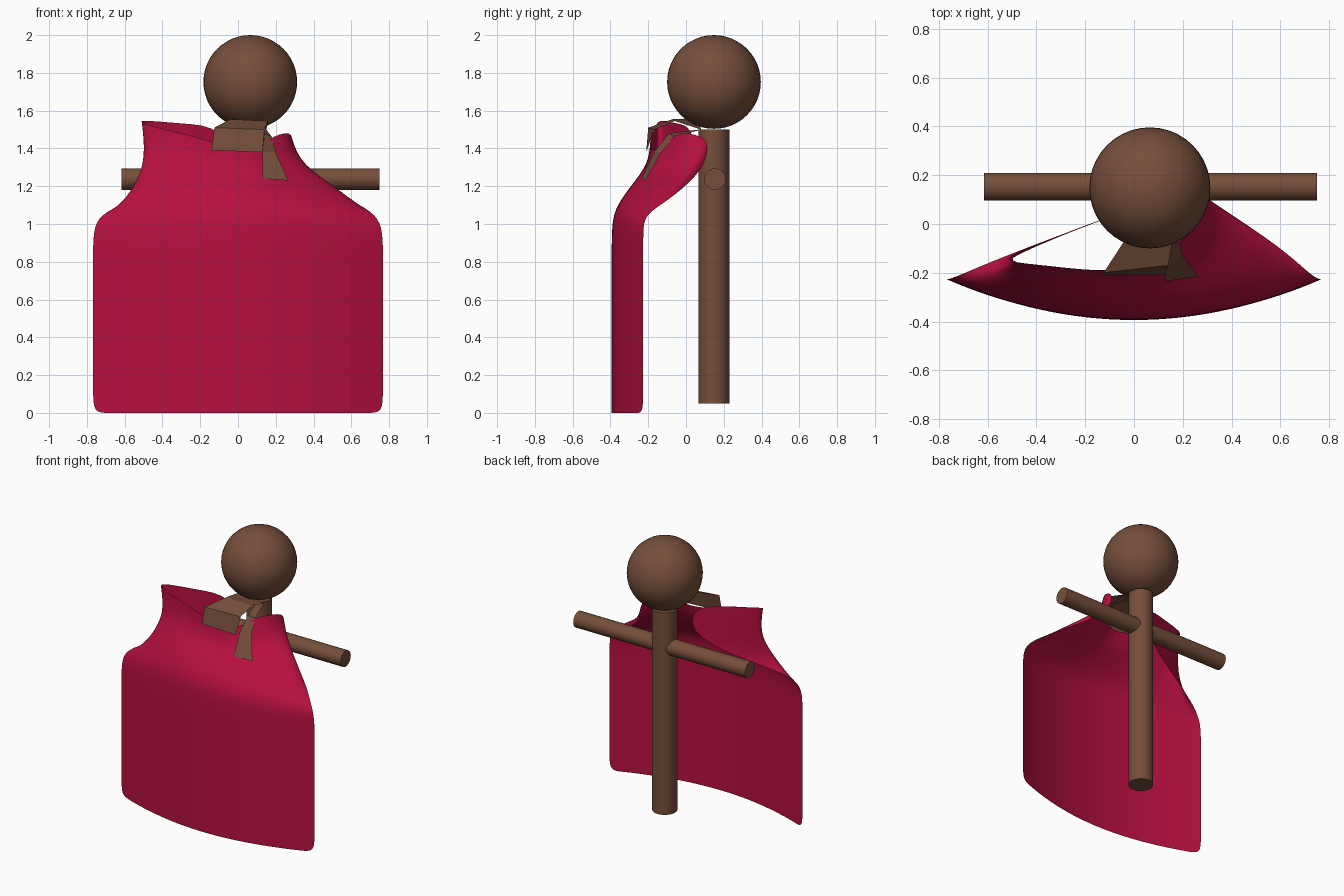
import bpy, bmesh, math

if "Cube" in bpy.data.objects:
    bpy.data.objects.remove(bpy.data.objects["Cube"])


def material(name, rgb):
    m = bpy.data.materials.new(name)
    m.diffuse_color = (*rgb, 1)
    m.use_nodes = True
    m.node_tree.nodes["Principled BSDF"].inputs["Base Color"].default_value = m.diffuse_color
    return m


RED = material("crimson_cloth", (0.47, 0.005, 0.05))
BROWN = material("brown_wood", (0.18, 0.077, 0.043))


def finish(name, mat):
    ob = bpy.context.object
    ob.name = name
    ob.data.materials.append(mat)
    bpy.ops.object.shade_smooth_by_angle(angle=math.radians(40))
    return ob


def rod(name, radius, length, loc, rot=(0, 0, 0)):
    bpy.ops.mesh.primitive_cylinder_add(vertices=32, radius=radius, depth=length,
                                        location=loc, rotation=rot)
    return finish(name, BROWN)


def sheet(name, rows, mat, levels=0):
    """Cloth surface lofted through rows of points."""
    bm = bmesh.new()
    grid = [[bm.verts.new(p) for p in row] for row in rows]
    for a, b in zip(grid, grid[1:]):
        for i in range(len(a) - 1):
            bm.faces.new((a[i], a[i + 1], b[i + 1], b[i]))
    me = bpy.data.meshes.new(name)
    bm.to_mesh(me)
    bm.free()
    ob = bpy.data.objects.new(name, me)
    bpy.context.collection.objects.link(ob)
    me.materials.append(mat)
    if levels:
        for p in me.polygons:
            p.use_smooth = True
        sub = ob.modifiers.new("smooth", "SUBSURF")
        sub.levels = sub.render_levels = levels
    return ob


# Stand: head, post and cross arm
bpy.ops.mesh.primitive_uv_sphere_add(segments=40, ring_count=24, radius=0.248,
                                     location=(0.065, 0.148, 1.752))
finish("head", BROWN)
rod("post", 0.082, 1.45, (0.065, 0.148, 0.775))
rod("cross_arm", 0.057, 1.365, (0.067, 0.153, 1.238), (0, math.pi / 2, 0))

# Cape: hanging curved lower part
ts = [-1, -0.9, -0.75, -0.5, -0.25, 0, 0.25, 0.5, 0.75, 0.9, 1]
rows = [[(0.767 * t, -0.397 + 0.17 * t * t, z) for t in ts]
        for z in (0, 0.12, 0.35, 0.6, 0.82, 0.96)]
rows.append([(0.735 * t, -0.385 + 0.165 * t * t, 1.08 - 0.03 * t * t) for t in ts])
# Cape: shoulders, neckline and the folded back flap
rows.append([(-.58, -.15, 1.12), (-.61, -.18, 1.16), (-.57, -.2, 1.21), (-.38, -.28, 1.2),
             (-.19, -.3, 1.2), (0, -.3, 1.19), (.19, -.28, 1.18), (.35, -.22, 1.19),
             (.48, -.12, 1.21), (.56, -.08, 1.18), (.61, -.1, 1.12)])
rows.append([(-.05, .05, 1.27), (-.3, -.05, 1.3), (-.56, -.14, 1.36), (-.38, -.18, 1.36),
             (-.2, -.2, 1.31), (-.03, -.2, 1.3), (.12, -.2, 1.27), (.22, -.13, 1.27),
             (.30, -.02, 1.32), (.34, .07, 1.32), (.35, .07, 1.26)])
rows.append([(-.07, .04, 1.52), (-.3, -.05, 1.53), (-.59, -.15, 1.56), (-.4, -.165, 1.5),
             (-.2, -.19, 1.46), (-.06, -.19, 1.4), (.08, -.18, 1.38), (.17, -.07, 1.46),
             (.27, -.02, 1.49), (.29, .11, 1.46), (.28, .12, 1.38)])
sheet("cape", rows, RED, 2)

# Knotted collar: wide front band and narrow hanging strip
sheet("collar_band", [[(-.14, -.21, 1.39), (.13, -.21, 1.38)],
                      [(-.125, -.2, 1.51), (.14, -.17, 1.5)],
                      [(-.04, -.07, 1.555), (.16, -.06, 1.545)],
                      [(.0, .06, 1.56), (.15, .08, 1.5)]], BROWN)
sheet("collar_strip", [[(.13, -.235, 1.24), (.265, -.215, 1.23)],
                       [(.13, -.17, 1.38), (.2, -.13, 1.38)],
                       [(.14, -.09, 1.48), (.18, -.06, 1.46)],
                       [(.1, .07, 1.5), (.15, .08, 1.5)]], BROWN)
